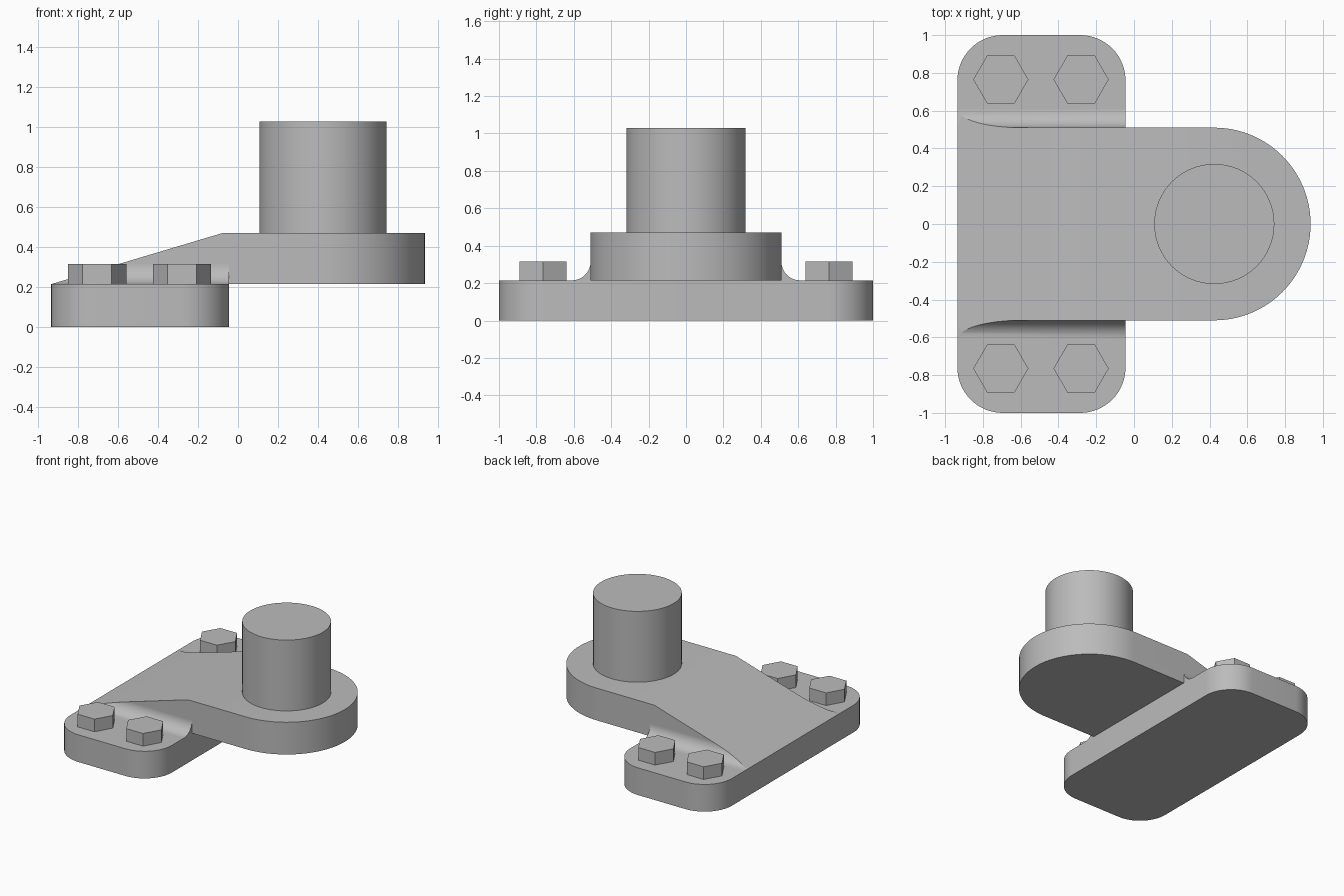
import bpy, bmesh
from math import pi, cos, sin, radians
from mathutils import Vector

if "Cube" in bpy.data.objects:
    bpy.data.objects.remove(bpy.data.objects["Cube"])

grey = bpy.data.materials.new("plain grey")
grey.use_nodes = True
GREY = (0.5, 0.5, 0.5, 1)
grey.diffuse_color = GREY
grey.node_tree.nodes["Principled BSDF"].inputs["Base Color"].default_value = GREY

BACK, FLANGE_END = -0.935, -0.045      # extent of the flange along x
DECK, ARM_TOP = 0.215, 0.47            # flange top and arm top
PIN_X, ARM_R, FILLET = 0.425, 0.51, 0.1
SLOPE_POINT = Vector((BACK, 0, DECK))
SLOPE_NORMAL = Vector((DECK - ARM_TOP, 0, -0.08 - BACK))


def arc(cx, cy, r, start, end, steps):
    angles = [radians(start + (end - start) * i / steps) for i in range(steps + 1)]
    return [(cx + r * cos(a), cy + r * sin(a)) for a in angles]


def prism(name, points, offset, sloped=False):
    """Extrude a closed outline by an offset, optionally trimmed by the slope."""
    bm = bmesh.new()
    face = bm.faces.new([bm.verts.new(p) for p in points])
    extruded = bmesh.ops.extrude_face_region(bm, geom=[face], use_keep_orig=True)
    moved = [g for g in extruded["geom"] if isinstance(g, bmesh.types.BMVert)]
    bmesh.ops.translate(bm, verts=moved, vec=offset)
    if sloped:
        geom = bm.verts[:] + bm.edges[:] + bm.faces[:]
        cut = bmesh.ops.bisect_plane(bm, geom=geom, dist=1e-5, plane_co=SLOPE_POINT,
                                     plane_no=SLOPE_NORMAL, clear_outer=True)
        rim = [g for g in cut["geom_cut"] if isinstance(g, bmesh.types.BMEdge)]
        bmesh.ops.holes_fill(bm, edges=[e for e in rim if e.is_boundary])
        bmesh.ops.remove_doubles(bm, verts=bm.verts, dist=1e-5)
    bmesh.ops.recalc_face_normals(bm, faces=bm.faces)
    mesh = bpy.data.meshes.new(name)
    bm.to_mesh(mesh)
    bm.free()
    mesh.materials.append(grey)
    obj = bpy.data.objects.new(name, mesh)
    bpy.context.collection.objects.link(obj)
    bpy.ops.object.select_all(action='DESELECT')
    bpy.context.view_layer.objects.active = obj
    obj.select_set(True)
    bpy.ops.object.shade_smooth_by_angle(angle=radians(25))
    return obj


def flat(outline, z):
    return [(x, y, z) for x, y in outline]


# Flange with rounded corners
R = 0.24
corners = [(FLANGE_END - R, 1 - R, 0), (BACK + R, 1 - R, 90),
           (BACK + R, R - 1, 180), (FLANGE_END - R, R - 1, 270)]
outline = [p for x, y, a in corners for p in arc(x, y, R, a, a + 90, 16)]
prism("flange", flat(outline, 0), (0, 0, DECK))

# Arm with a round end and a sloped heel
outline = arc(PIN_X, 0, ARM_R, -90, 90, 48) + [(BACK, ARM_R), (BACK, -ARM_R)]
prism("arm", flat(outline, DECK), (0, 0, ARM_TOP - DECK), sloped=True)

# Concave fillets and bolts on both sides
for side, label in ((1, "back"), (-1, "front")):
    curve = arc(ARM_R + FILLET, DECK + FILLET, FILLET, 180, 270, 16)
    section = [(ARM_R, DECK)] + curve
    prism(label + "_fillet", [(BACK, side * y, z) for y, z in section],
          (FLANGE_END - BACK, 0, 0), sloped=True)
    for x, place in ((-0.705, "outer"), (-0.28, "inner")):
        hexagon = arc(x, side * 0.765, 0.146, 0, 300, 5)
        prism(f"{label}_{place}_bolt", flat(hexagon, DECK), (0, 0, 0.1))

# Upright pin
prism("pin", flat(arc(PIN_X, 0, 0.318, 0, 354.375, 63), ARM_TOP), (0, 0, 1.03 - ARM_TOP))
